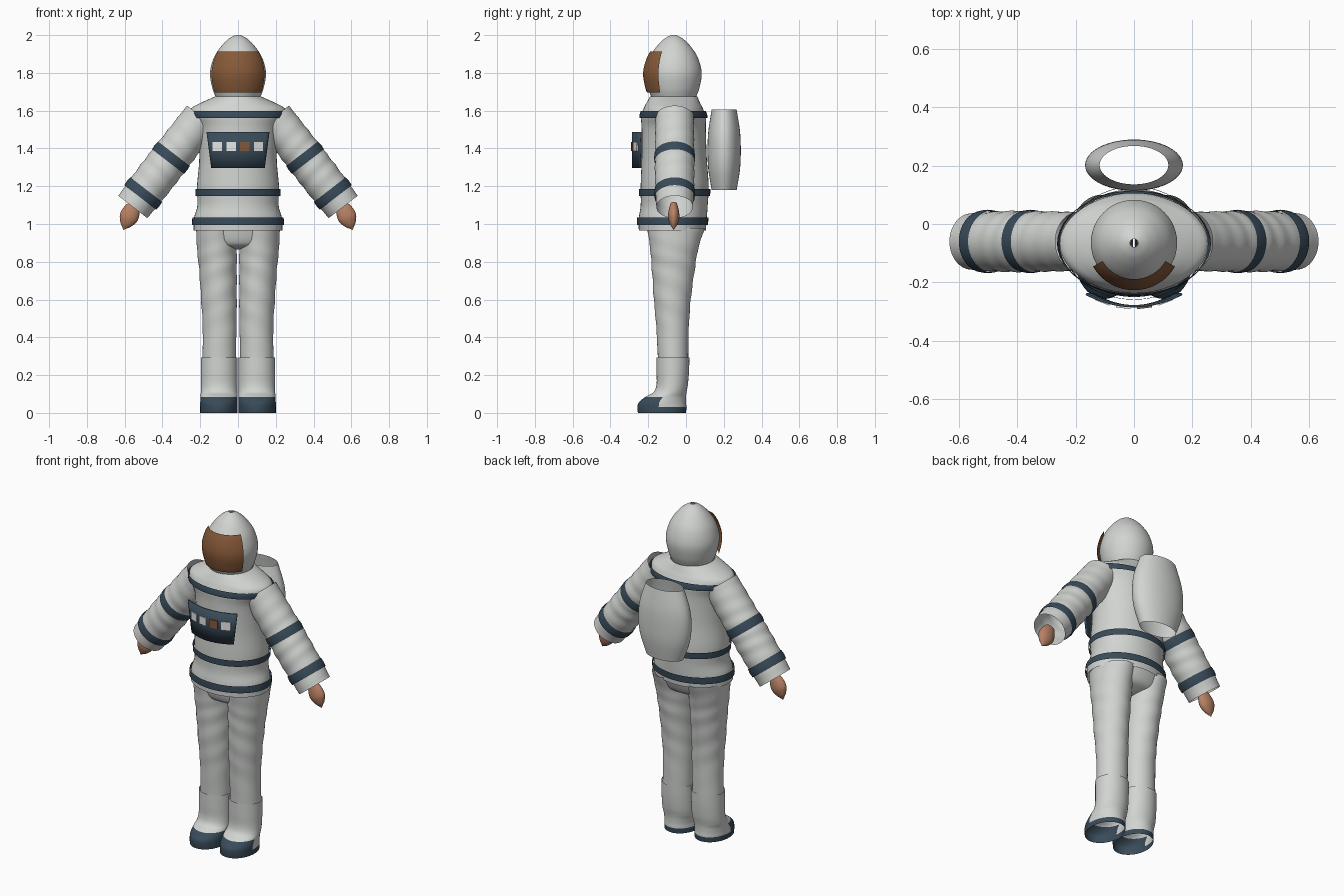
import bpy, bmesh, math
from mathutils import Vector

cube = bpy.data.objects.get("Cube")
if cube:
    bpy.data.objects.remove(cube)


def material(name, rgb):
    m = bpy.data.materials.new(name)
    m.use_nodes = True
    m.diffuse_color = (*rgb, 1)
    m.node_tree.nodes["Principled BSDF"].inputs["Base Color"].default_value = (*rgb, 1)
    return m


WHITE = material("suit white", (0.64, 0.66, 0.64))
NAVY = material("trim navy", (0.04, 0.07, 0.1))
BROWN = material("visor brown", (0.24, 0.1, 0.04))
SKIN = material("hand tan", (0.48, 0.22, 0.13))
LIGHT = material("button white", (0.8, 0.8, 0.8))
CY = -0.065  # depth of the body axis


def finish(bm, name, mats, smooth=True):
    bmesh.ops.recalc_face_normals(bm, faces=bm.faces)
    for f in bm.faces:
        f.smooth = smooth
    mesh = bpy.data.meshes.new(name)
    bm.to_mesh(mesh)
    bm.free()
    for m in mats:
        mesh.materials.append(m)
    ob = bpy.data.objects.new(name, mesh)
    bpy.context.collection.objects.link(ob)
    return ob


def spline(rows, steps=6):
    """Smooth Catmull-Rom resampling of profile rows."""
    rows = [Vector(r) for r in rows]
    pts = [rows[0]] + rows + [rows[-1]]
    out = []
    for a, b, c, d in zip(pts, pts[1:], pts[2:], pts[3:]):
        for i in range(steps):
            t = i / steps
            out.append(b + (c - a) * (t / 2) + (a * 2 - b * 5 + c * 4 - d) * (t * t / 2)
                       + (b * 3 - a - c * 3 + d) * (t ** 3 / 2))
    return out + [rows[-1]]


def loft(name, rings, mats, rule=None, arc=(0, math.tau), n=48, wrinkle=None):
    """Open skin over rings of (centre, u axis, v axis)."""
    bm = bmesh.new()
    closed = arc[1] - arc[0] > 6.28
    count = n if closed else n + 1
    loops = []
    for k, (c, u, v) in enumerate(rings):
        loop = []
        for i in range(count):
            a = arc[0] + (arc[1] - arc[0]) * i / n
            s = 1 + (wrinkle(k / (len(rings) - 1), a) if wrinkle else 0)
            loop.append(bm.verts.new(c + s * (u * math.cos(a) + v * math.sin(a))))
        loops.append(loop)
    for lo, hi in zip(loops, loops[1:]):
        for i in range(n):
            j = (i + 1) % count
            f = bm.faces.new((lo[i], lo[j], hi[j], hi[i]))
            if rule:
                f.material_index = rule(f.calc_center_median())
    return finish(bm, name, mats)


def stack(rows, grow=0.0):
    """Rings from rows of (z, x min, x max, y front, y back)."""
    return [(Vector(((x0 + x1) / 2, (y0 + y1) / 2, z)),
             Vector(((x1 - x0) / 2 + grow, 0, 0)), Vector((0, (y1 - y0) / 2 + grow, 0)))
            for z, x0, x1, y0, y1 in rows]


def side_rows(rows, s):
    return [(z, s * x0, s * x1, y0, y1) for z, x0, x1, y0, y1 in rows]


# Jacket body and its three trim bands
jacket = spline([(z, -w, w, f, b) for z, w, f, b in (
    (0.965, 0.235, -0.25, 0.105), (1.03, 0.233, -0.25, 0.11), (1.1, 0.215, -0.24, 0.115),
    (1.2, 0.217, -0.24, 0.12), (1.35, 0.205, -0.235, 0.11), (1.5, 0.215, -0.235, 0.105),
    (1.57, 0.25, -0.238, 0.105), (1.61, 0.25, -0.225, 0.09), (1.64, 0.2, -0.21, 0.075),
    (1.675, 0.122, -0.19, 0.06))], 8)
loft("jacket_body", stack(jacket), [WHITE])


def jacket_at(z):
    for a, b in zip(jacket, jacket[1:]):
        if a[0] <= z <= b[0]:
            return a.lerp(b, (z - a[0]) / (b[0] - a[0]))


for name, low, high in (("hem", 0.995, 1.035), ("waist", 1.148, 1.185), ("shoulder", 1.562, 1.597)):
    rows = [jacket_at(low + (high - low) * i / 4) for i in range(5)]
    loft(name + "_band", stack(rows, 0.009), [NAVY])

# Pelvis closing the top of the trousers
pelvis = spline([(z, -w, w, f, b) for z, w, f, b in (
    (0.865, 0.03, -0.09, -0.03), (0.88, 0.15, -0.16, 0.02),
    (0.91, 0.205, -0.19, 0.07), (0.99, 0.222, -0.21, 0.105))])
loft("trouser_seat", stack(pelvis), [WHITE])

LEG = [(0.27, 0.012, 0.188, -0.148, 0.012), (0.45, 0.008, 0.187, -0.157, 0.015),
       (0.6, 0.007, 0.195, -0.17, 0.025), (0.75, 0.007, 0.205, -0.18, 0.045),
       (0.87, 0.006, 0.217, -0.19, 0.065), (0.98, 0.004, 0.222, -0.205, 0.1)]
BOOT = [(0, 0.002, 0.2, -0.255, 0), (0.03, 0.002, 0.2, -0.257, 0.002),
        (0.055, 0.002, 0.2, -0.25, 0), (0.085, 0.002, 0.198, -0.215, 0),
        (0.11, 0.003, 0.197, -0.172, 0.003), (0.15, 0.003, 0.196, -0.156, 0.01),
        (0.22, 0.003, 0.196, -0.156, 0.016), (0.292, 0.003, 0.196, -0.156, 0.018)]


def boot_colour(c):
    return int(c.z < 0.03 or (c.z < 0.085 and c.y < -0.165 + 0.5 * c.z))


def tube(start, axis, across, stops, flat=1.0):
    """Rings along an axis from rows of (distance, radius)."""
    return [(start + axis * d, across * r, Vector((0, r * flat, 0))) for d, r in stops]


for side, s in (("left", 1), ("right", -1)):
    # Trouser leg and open-soled boot
    loft(side + "_trouser_leg", stack(spline(side_rows(LEG, s), 10)), [WHITE],
         wrinkle=lambda t, a: 0.015 * math.sin(38 * t + 2 * a) * math.sin(math.pi * t))
    loft(side + "_boot", stack(spline(side_rows(BOOT, s))), [WHITE, NAVY], boot_colour)

    # Sleeve, open at shoulder and cuff, with two bands
    start = Vector((0.19 * s, CY + 0.005, 1.565))
    axis = Vector((0.61 * s, 0, -0.79)).normalized()
    across = Vector((0.79 * s, 0, 0.61)).normalized()
    sleeve = spline([(0, 0.101), (0.2, 0.103), (0.4, 0.104), (0.6, 0.097)], 16)
    loft(side + "_sleeve", tube(start, axis, across, sleeve), [WHITE],
         wrinkle=lambda t, a: 0.02 * math.sin(50 * t + a) * math.sin(math.pi * t))
    for name, mid in (("upper", 0.27), ("lower", 0.51)):
        stops = [(mid - 0.026, 0.106), (mid, 0.109), (mid + 0.026, 0.106)]
        loft(f"{side}_{name}_sleeve_band", tube(start, axis, across, stops), [NAVY])

    # Tapered hand hanging out of the cuff
    wrist = Vector((0.548 * s, CY, 1.105))
    aim = Vector((0.4 * s, 0, -0.92)).normalized()
    palm = Vector((0.92 * s, 0, 0.4)).normalized()
    hand = spline([(0, 0.03), (0.04, 0.046), (0.08, 0.049), (0.115, 0.032), (0.135, 0.013), (0.147, 0.002)])
    loft(side + "_hand", tube(wrist, aim, palm, hand, 0.6), [SKIN], n=24)

# Helmet shell with a small opening at the crown, and the visor
shell = spline([(1.665, 0.115), (1.72, 0.136), (1.8, 0.148), (1.88, 0.128),
                (1.94, 0.09), (1.98, 0.05), (2.0, 0.014)], 8)


def round_rings(rows, grow=0):
    return [(Vector((0, CY, z)), Vector((r + grow, 0, 0)), Vector((0, r + grow, 0))) for z, r in rows]


loft("helmet", round_rings(shell), [WHITE])
loft("visor", round_rings([p for p in shell if 1.695 < p[0] < 1.915], 0.014), [BROWN],
     arc=(math.radians(-150), math.radians(-30)), n=32)

# Barrel-shaped backpack, open at both ends
pack = spline([(z, -w, w, 0.202 - d, 0.202 + d) for z, w, d in (
    (1.18, 0.118, 0.066), (1.29, 0.157, 0.084), (1.39, 0.168, 0.088),
    (1.49, 0.157, 0.084), (1.605, 0.118, 0.066))])
loft("backpack", stack(pack), [WHITE])


# Curved chest panel with four buttons
def panel_depth(u):
    return -0.24 - 0.042 * (1 - u * u)


bm = bmesh.new()
bmesh.ops.create_grid(bm, x_segments=20, y_segments=2, size=1)
for v in bm.verts:
    u, t = v.co.x, (v.co.y + 1) / 2
    v.co = (u * (0.14 + 0.025 * t), panel_depth(u), 1.297 + 0.19 * t)
panel = finish(bm, "chest_panel", [NAVY])
thick = panel.modifiers.new("thickness", "SOLIDIFY")
thick.thickness = 0.008
thick.offset = 0

for i in range(4):
    x = -0.109 + 0.0725 * i
    bm = bmesh.new()
    bmesh.ops.create_cube(bm, size=1)
    for v in bm.verts:
        px = x + v.co.x * 0.05
        v.co = (px, panel_depth(px / 0.155) - 0.006 + v.co.y * 0.009, 1.41 + v.co.z * 0.048)
    finish(bm, f"panel_button_{i + 1}", [BROWN if i == 2 else LIGHT], smooth=False)
